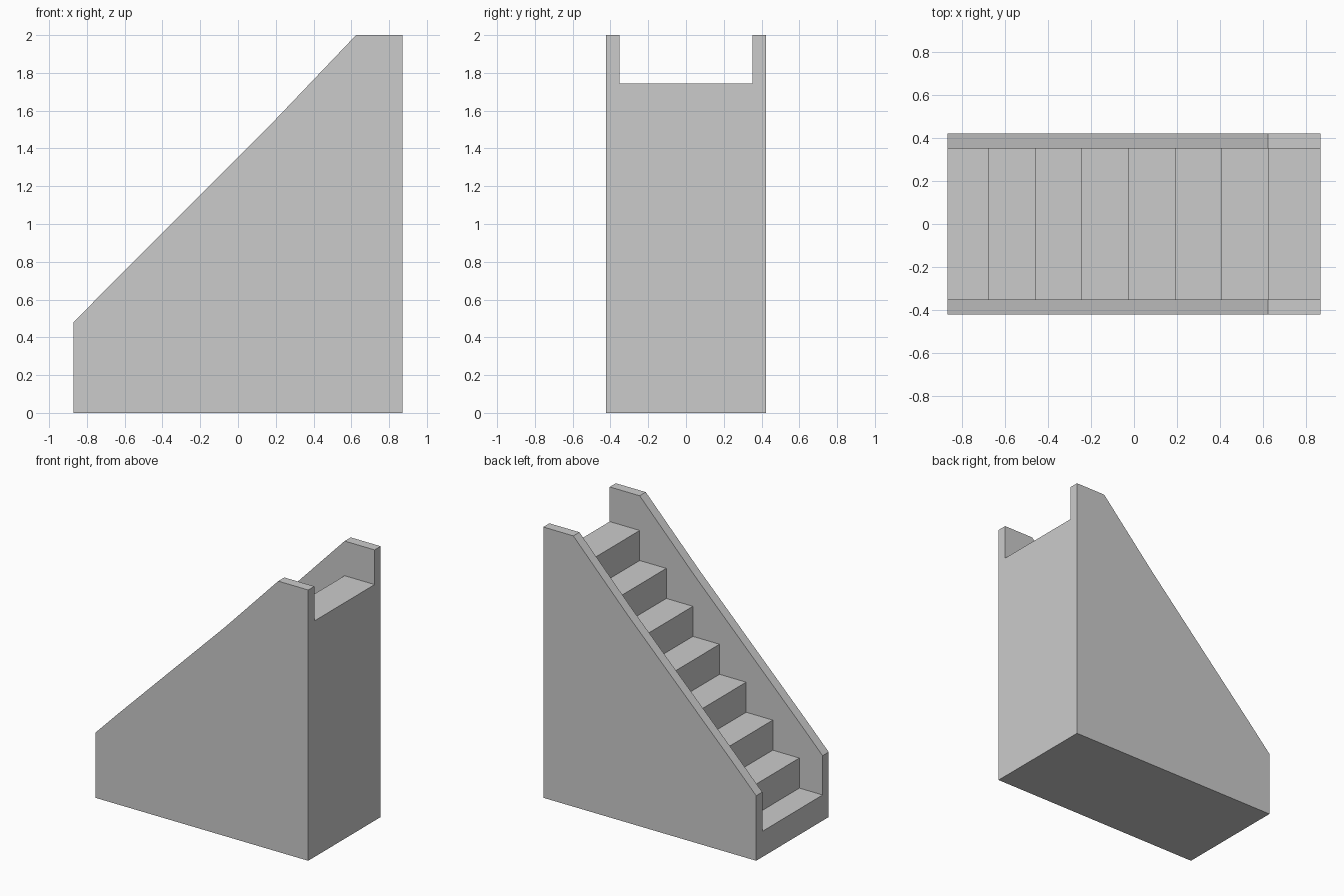
import bpy
import bmesh

if "Cube" in bpy.data.objects:
    bpy.data.objects.remove(bpy.data.objects["Cube"])

LEFT, RIGHT = -0.87, 0.87
HALF_WIDTH, HALF_TREAD = 0.423, 0.352
STEPS, FIRST_RISE, RISE = 8, 0.19, 0.222
FIRST_RISER_X, RUN = -0.68, 0.2175


def extrude_profile(name, profile, half_width):
    """Solid made from an (x, z) outline, centred on y = 0."""
    bm = bmesh.new()
    face = bm.faces.new([bm.verts.new((x, -half_width, z)) for x, z in profile])
    extruded = bmesh.ops.extrude_face_region(bm, geom=[face])["geom"]
    verts = [v for v in extruded if isinstance(v, bmesh.types.BMVert)]
    bmesh.ops.translate(bm, verts=verts, vec=(0, 2 * half_width, 0))
    bmesh.ops.recalc_face_normals(bm, faces=bm.faces)
    mesh = bpy.data.meshes.new(name)
    bm.to_mesh(mesh)
    bm.free()
    obj = bpy.data.objects.new(name, mesh)
    bpy.context.collection.objects.link(obj)
    return obj


# Solid staircase block with the sloping parapet outline
staircase = extrude_profile("staircase", [
    (LEFT, 0), (RIGHT, 0), (RIGHT, 2), (0.625, 2),
    (0.19, 1.544), (-0.67, 0.684), (LEFT, 0.48)], HALF_WIDTH)

# Stepped void between the parapets
steps = [(LEFT - 0.2, FIRST_RISE)]
for i in range(STEPS - 1):
    x = FIRST_RISER_X + i * RUN
    z = FIRST_RISE + i * RISE
    steps += [(x, z), (x, z + RISE)]
steps += [(RIGHT + 0.2, steps[-1][1]), (RIGHT + 0.2, 2.3), (LEFT - 0.2, 2.3)]
cutter = extrude_profile("step_cutter", steps, HALF_TREAD)
cutter.hide_render = True

# Carve the steps, then discard the cutter
carve = staircase.modifiers.new("carve_steps", "BOOLEAN")
carve.operation = "DIFFERENCE"
carve.solver = "EXACT"
carve.object = cutter
bpy.context.view_layer.objects.active = staircase
bpy.ops.object.modifier_apply(modifier=carve.name)
bpy.data.objects.remove(cutter)
